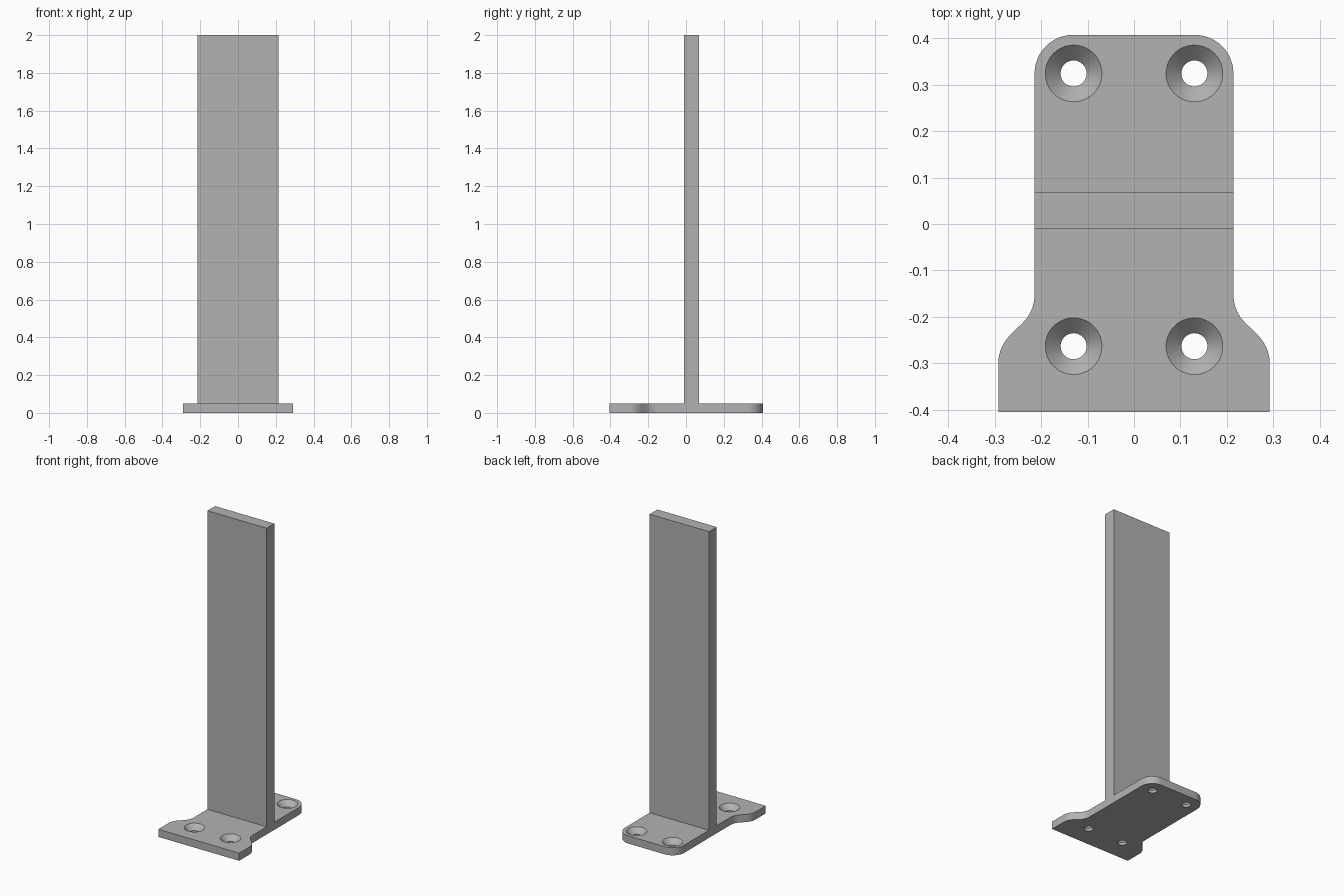
import bpy, bmesh, math
from mathutils import Matrix, Vector

if "Cube" in bpy.data.objects:
    bpy.data.objects.remove(bpy.data.objects["Cube"])

HALF_W, FOOT_W = 0.214, 0.292      # half widths of the narrow and wide ends
FRONT, BACK = -0.405, 0.407
THICK, HEIGHT = 0.05, 2.0

grey = bpy.data.materials.new("plain grey")
grey.use_nodes = True
colour = (0.448, 0.448, 0.448, 1)
grey.diffuse_color = colour
grey.node_tree.nodes["Principled BSDF"].inputs["Base Color"].default_value = colour


def make_object(name, bm):
    bmesh.ops.recalc_face_normals(bm, faces=bm.faces[:])
    mesh = bpy.data.meshes.new(name)
    bm.to_mesh(mesh)
    bm.free()
    mesh.materials.append(grey)
    obj = bpy.data.objects.new(name, mesh)
    bpy.context.collection.objects.link(obj)
    return obj


def arc(cx, cy, r, start, end, steps=12):
    angles = [math.radians(start + (end - start) * i / steps) for i in range(steps + 1)]
    return [(cx + r * math.cos(a), cy + r * math.sin(a)) for a in angles]


# Base plate: wide front, S-shaped shoulders, rounded back corners
SHOULDER, CORNER = 0.085, 0.083
side = [(FOOT_W, FRONT)]
side += arc(FOOT_W - SHOULDER, -0.3, SHOULDER, 0, 45)
side += arc(HALF_W + SHOULDER, -0.152, SHOULDER, 225, 180)
side += arc(HALF_W - CORNER, BACK - CORNER, CORNER, 0, 90)
outline = side + [(-x, y) for x, y in reversed(side)]

bm = bmesh.new()
base = bm.faces.new([bm.verts.new((x, y, 0)) for x, y in outline])
top = bmesh.ops.extrude_face_region(bm, geom=[base])["geom"]
bmesh.ops.translate(bm, vec=(0, 0, THICK),
                    verts=[v for v in top if isinstance(v, bmesh.types.BMVert)])
plate = make_object("base_plate", bm)

# Countersunk screw holes, cut by revolved profiles
HOLE_R, SINK_R = 0.028, 0.061
sink_z = THICK - (SINK_R - HOLE_R)
OVER = 0.02
profile = [(HOLE_R, -OVER), (HOLE_R, sink_z), (SINK_R + OVER, THICK + OVER)]
SEGMENTS = 48
bm = bmesh.new()
for x in (-0.13, 0.13):
    for y in (-0.263, 0.324):
        rings = []
        for r, z in profile:
            rings.append([bm.verts.new((px, py, z))
                          for px, py in arc(x, y, r, 0, 360, SEGMENTS)[:-1]])
        for low, high in zip(rings, rings[1:]):
            for i in range(SEGMENTS):
                j = (i + 1) % SEGMENTS
                bm.faces.new((low[i], low[j], high[j], high[i]))
        bm.faces.new(rings[0])
        bm.faces.new(rings[-1])
cutter = make_object("screw_hole_cutter", bm)
cutter.hide_render = True
cutter.hide_viewport = True
cutter.display_type = 'WIRE'

cut = plate.modifiers.new("screw_holes", 'BOOLEAN')
cut.operation = 'DIFFERENCE'
cut.solver = 'EXACT'
cut.object = cutter

# Bake the cut so the curved walls can be shaded smooth
bpy.context.view_layer.update()
evaluated = plate.evaluated_get(bpy.context.evaluated_depsgraph_get())
plate.data = bpy.data.meshes.new_from_object(evaluated)
plate.modifiers.clear()
bpy.data.objects.remove(cutter)

bpy.ops.object.select_all(action='DESELECT')
plate.select_set(True)
bpy.context.view_layer.objects.active = plate
bpy.ops.object.shade_smooth_by_angle(angle=math.radians(30))

# Upright panel standing across the plate
WALL_FRONT, WALL_BACK = -0.01, 0.069
size = Vector((2 * HALF_W, WALL_BACK - WALL_FRONT, HEIGHT - THICK))
centre = Vector((0, (WALL_FRONT + WALL_BACK) / 2, (HEIGHT + THICK) / 2))
bm = bmesh.new()
bmesh.ops.create_cube(bm, size=1,
                      matrix=Matrix.Translation(centre) @ Matrix.Diagonal(size.to_4d()))
make_object("upright_panel", bm)
